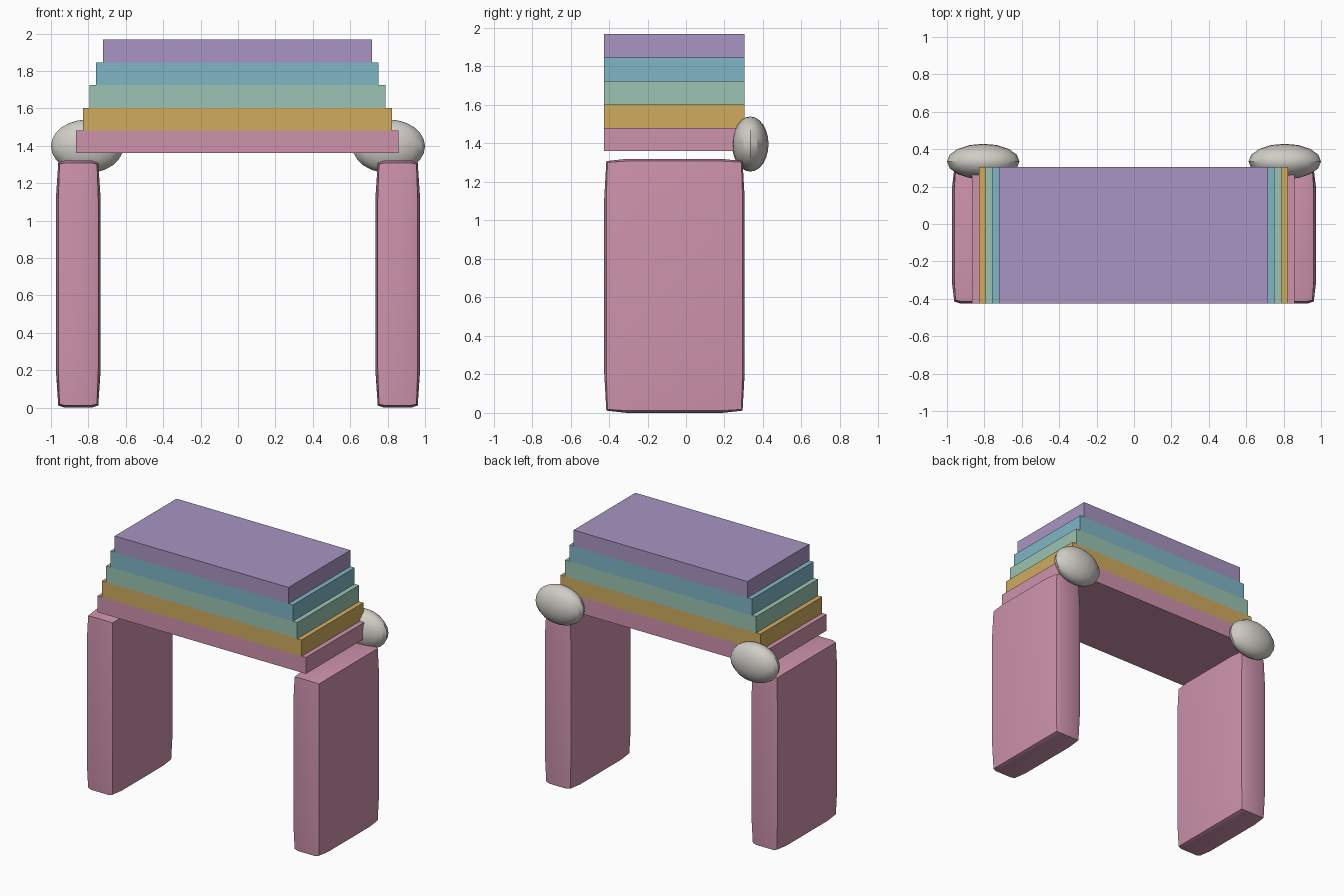
import bpy, bmesh, math
from itertools import product

if "Cube" in bpy.data.objects:
    bpy.data.objects.remove(bpy.data.objects["Cube"])


def material(name, rgb):
    """Flat material from an sRGB colour in 0-255."""
    m = bpy.data.materials.new(name)
    lin = [((c / 255 + 0.055) / 1.055) ** 2.4 for c in rgb]
    m.diffuse_color = (*lin, 1)
    m.use_nodes = True
    m.node_tree.nodes["Principled BSDF"].inputs["Base Color"].default_value = m.diffuse_color
    return m


PINK = material("pink", (206, 147, 172))
GOLD = material("gold", (207, 171, 95))
GREEN = material("sage green", (155, 196, 178))
BLUE = material("teal blue", (128, 181, 198))
PURPLE = material("lavender", (168, 149, 194))
STONE = material("pale grey", (208, 205, 198))


def finish(name, bm, mat, smooth=False):
    mesh = bpy.data.meshes.new(name)
    bmesh.ops.recalc_face_normals(bm, faces=bm.faces)
    bm.to_mesh(mesh)
    bm.free()
    ob = bpy.data.objects.new(name, mesh)
    bpy.context.collection.objects.link(ob)
    mesh.materials.append(mat)
    if smooth:
        bpy.ops.object.select_all(action='DESELECT')
        ob.select_set(True)
        bpy.context.view_layer.objects.active = ob
        bpy.ops.object.shade_smooth_by_angle(angle=math.radians(30))
    return ob


def pillow_box(name, center, half, sag, mat):
    """Box whose faces have a flat middle and sag slightly to the edges."""
    steps = (-1, -0.7, 0.7, 1)
    drop = (0, 0.65, 1)
    bm = bmesh.new()
    verts = {}
    for idx in product(range(4), repeat=3):
        ends = [i in (0, 3) for i in idx]
        if not any(ends):
            continue
        co = []
        for a in range(3):
            others = sum(ends) - ends[a]
            co.append(center[a] + steps[idx[a]] * (half[a] - sag[a] * drop[others]))
        verts[idx] = bm.verts.new(co)
    for axis, side, i, j in product(range(3), (0, 3), range(3), range(3)):
        corners = []
        for p, q in ((i, j), (i + 1, j), (i + 1, j + 1), (i, j + 1)):
            key = [p, q]
            key.insert(axis, side)
            corners.append(verts[tuple(key)])
        bm.faces.new(corners)
    return finish(name, bm, mat, smooth=True)


# stepped slabs, narrowing upward
layers = (("bottom_slab", PINK), ("second_slab", GOLD), ("third_slab", GREEN),
          ("fourth_slab", BLUE), ("top_slab", PURPLE))
Y_MID, SLAB_H = -0.06, 0.1215
for k, (name, mat) in enumerate(layers):
    bm = bmesh.new()
    bmesh.ops.create_cube(bm, size=1)
    width = 2 * (0.862 - 0.0357 * k)
    bmesh.ops.scale(bm, vec=(width, 0.73, SLAB_H), verts=bm.verts)
    bmesh.ops.translate(bm, vec=(-0.003, Y_MID, 1.36 + SLAB_H * (k + 0.5)), verts=bm.verts)
    finish(name, bm, mat)

for side, label in ((-1, "left"), (1, "right")):
    # upright panel leg
    pillow_box(label + "_leg", (side * 0.854, Y_MID, 0.66),
               (0.12, 0.365, 0.66), (0.02, 0.017, 0.018), PINK)
    # flattened ball behind the leg top
    bm = bmesh.new()
    bmesh.ops.create_uvsphere(bm, u_segments=16, v_segments=12, radius=1)
    bmesh.ops.scale(bm, vec=(0.194, 0.095, 0.143), verts=bm.verts)
    bmesh.ops.translate(bm, vec=(side * 0.806, 0.334, 1.397), verts=bm.verts)
    finish(label + "_back_knob", bm, STONE, smooth=True)
